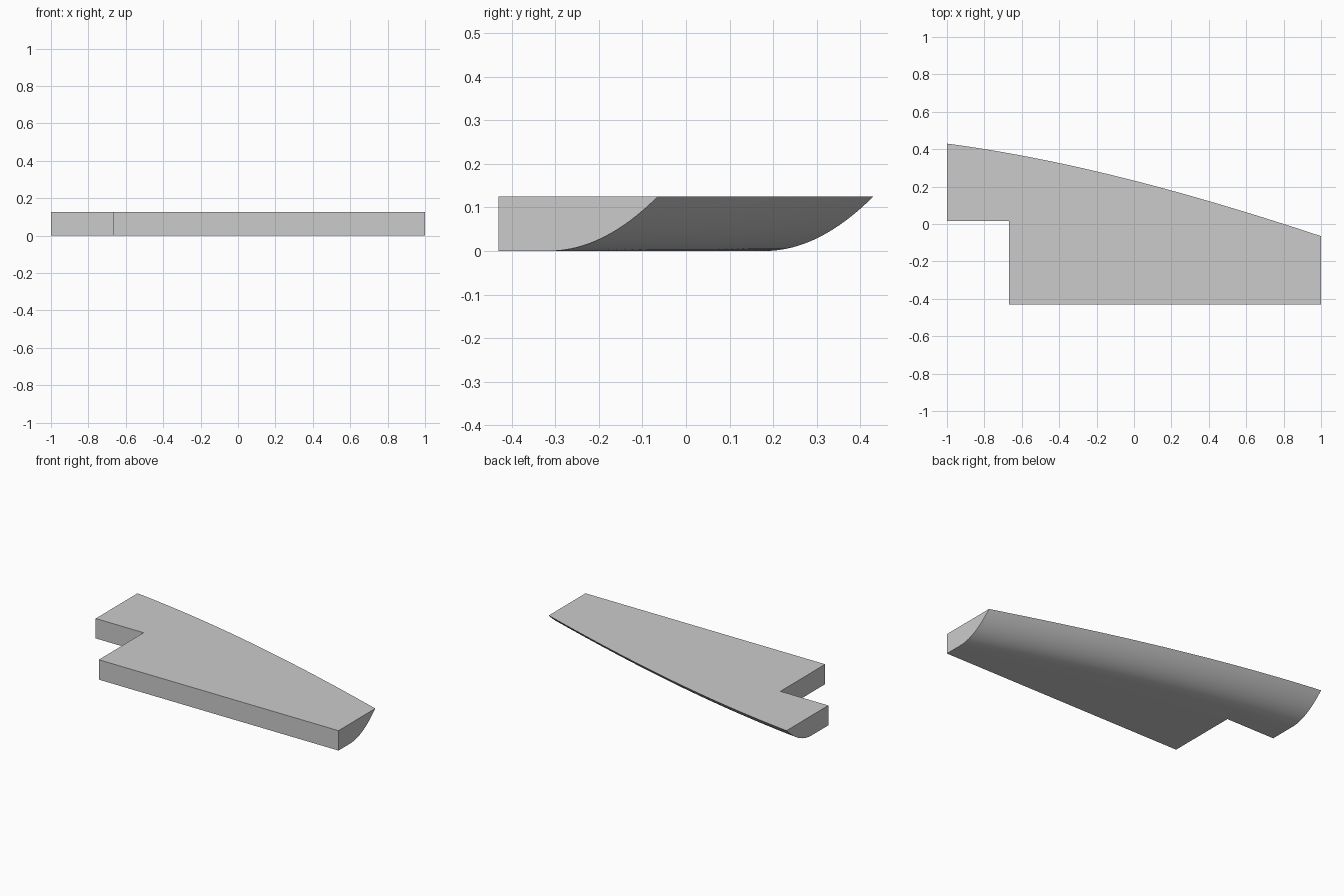
import bpy
import bmesh

if "Cube" in bpy.data.objects:
    bpy.data.objects.remove(bpy.data.objects["Cube"], do_unlink=True)

HEIGHT, FRONT, FLARE = 0.125, -0.43, 0.25
NOTCH_X, NOTCH_Y = -0.667, 0.015
COLUMNS, CURVE_STEPS = 32, 16

grey = bpy.data.materials.new("light grey")
grey.use_nodes = True
color = (0.6, 0.6, 0.6, 1)
grey.diffuse_color = color
grey.node_tree.nodes["Principled BSDF"].inputs["Base Color"].default_value = color


def back_edge(x):
    """Sweeping rear outline of the top face."""
    return 0.232 - 0.2555 * x - 0.0495 * x**2 + 0.008 * x**3


def section(x):
    """Cross-section with a vertical front and an upswept rear underside."""
    rear = back_edge(x)
    points = [(x, FRONT, HEIGHT), (x, FRONT, 0)]
    for i in range(CURVE_STEPS + 1):
        t = i / CURVE_STEPS
        points.append((x, rear - FLARE * (1 - t), HEIGHT * t**2))
    return points


# Tapered slab, lofted along x
bm = bmesh.new()
rings = [[bm.verts.new(p) for p in section(-1 + 2 * i / COLUMNS)]
         for i in range(COLUMNS + 1)]
for a, b in zip(rings, rings[1:]):
    for j in range(len(a)):
        k = (j + 1) % len(a)
        bm.faces.new((a[j], a[k], b[k], b[j]))
bm.faces.new(rings[0])
bm.faces.new(rings[-1])
bmesh.ops.recalc_face_normals(bm, faces=bm.faces)
mesh = bpy.data.meshes.new("tapered_slab")
bm.to_mesh(mesh)
bm.free()
slab = bpy.data.objects.new("tapered_slab", mesh)
bpy.context.collection.objects.link(slab)
mesh.materials.append(grey)

# Rectangular corner notch
bpy.ops.mesh.primitive_cube_add(size=2, location=(NOTCH_X - 1, NOTCH_Y - 1, 0))
cutter = bpy.context.object
cutter.name = "notch_cutter"
cutter.hide_render = True
cut = slab.modifiers.new("notch", "BOOLEAN")
cut.operation = "DIFFERENCE"
cut.solver = "EXACT"
cut.object = cutter
bpy.ops.object.select_all(action="DESELECT")
slab.select_set(True)
bpy.context.view_layer.objects.active = slab
bpy.ops.object.modifier_apply(modifier=cut.name)
bpy.data.objects.remove(cutter, do_unlink=True)

# Smooth underside, crisp rim
bpy.ops.object.shade_smooth_by_angle(angle=0.5)
